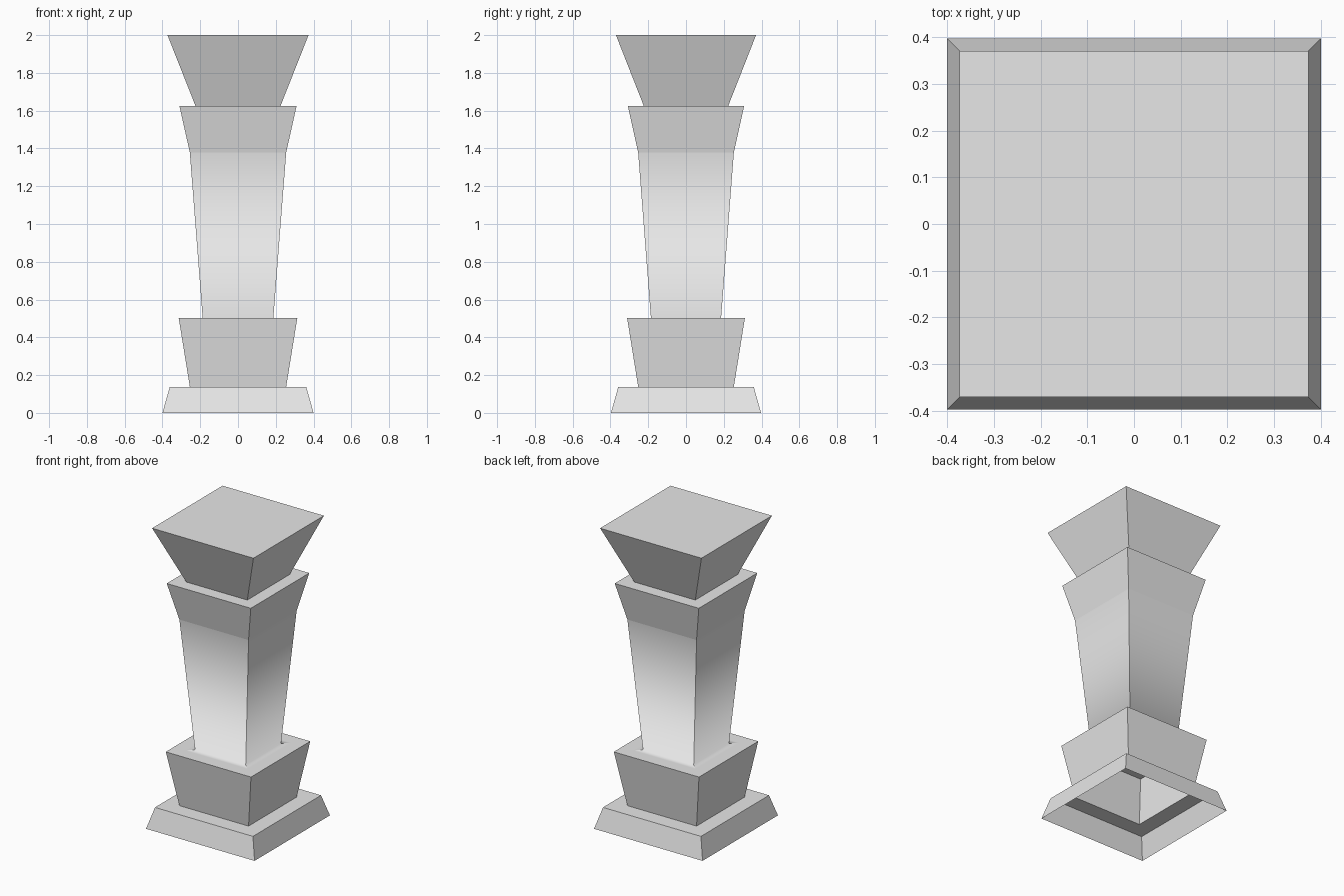
import bpy, bmesh

if "Cube" in bpy.data.objects:
    bpy.data.objects.remove(bpy.data.objects["Cube"])

# One colour for the whole pillar
stone = bpy.data.materials.new("light_grey_stone")
stone.diffuse_color = (0.8, 0.8, 0.8, 1)
stone.use_nodes = True
stone.node_tree.nodes["Principled BSDF"].inputs["Base Color"].default_value = stone.diffuse_color

DEPTH = 0.993  # the pillar is very slightly shallower than wide

# Square profile from the open foot to the top: (half width, height)
PROFILE = [
    (0.400, 0.0), (0.361, 0.138),      # sloped plinth
    (0.255, 0.138), (0.314, 0.503),    # flared lower block
    (0.230, 0.503), (0.187, 0.503),    # ledge and inner ring
    (0.255, 1.378), (0.310, 1.625),    # shaft and its flared collar
    (0.225, 1.625), (0.3735, 2.0),     # cap
]
SMOOTH_BANDS = {4, 5}                  # inner ring blends into the shaft

bm = bmesh.new()
rings = [[bm.verts.new((sx * h, sy * h * DEPTH, z))
          for sx, sy in ((-1, -1), (1, -1), (1, 1), (-1, 1))]
         for h, z in PROFILE]

# Walls and ledges between neighbouring rings
for band, (low, high) in enumerate(zip(rings, rings[1:])):
    for i in range(4):
        j = (i + 1) % 4
        face = bm.faces.new((low[i], low[j], high[j], high[i]))
        face.smooth = band in SMOOTH_BANDS

# Flat top of the cap
bm.faces.new(rings[-1])

# Corner edges stay crisp
for low, high in zip(rings, rings[1:]):
    for a, b in zip(low, high):
        bm.edges.get((a, b)).smooth = False

mesh = bpy.data.meshes.new("pillar")
bm.to_mesh(mesh)
bm.free()
mesh.materials.append(stone)
pillar = bpy.data.objects.new("pillar", mesh)
bpy.context.collection.objects.link(pillar)
